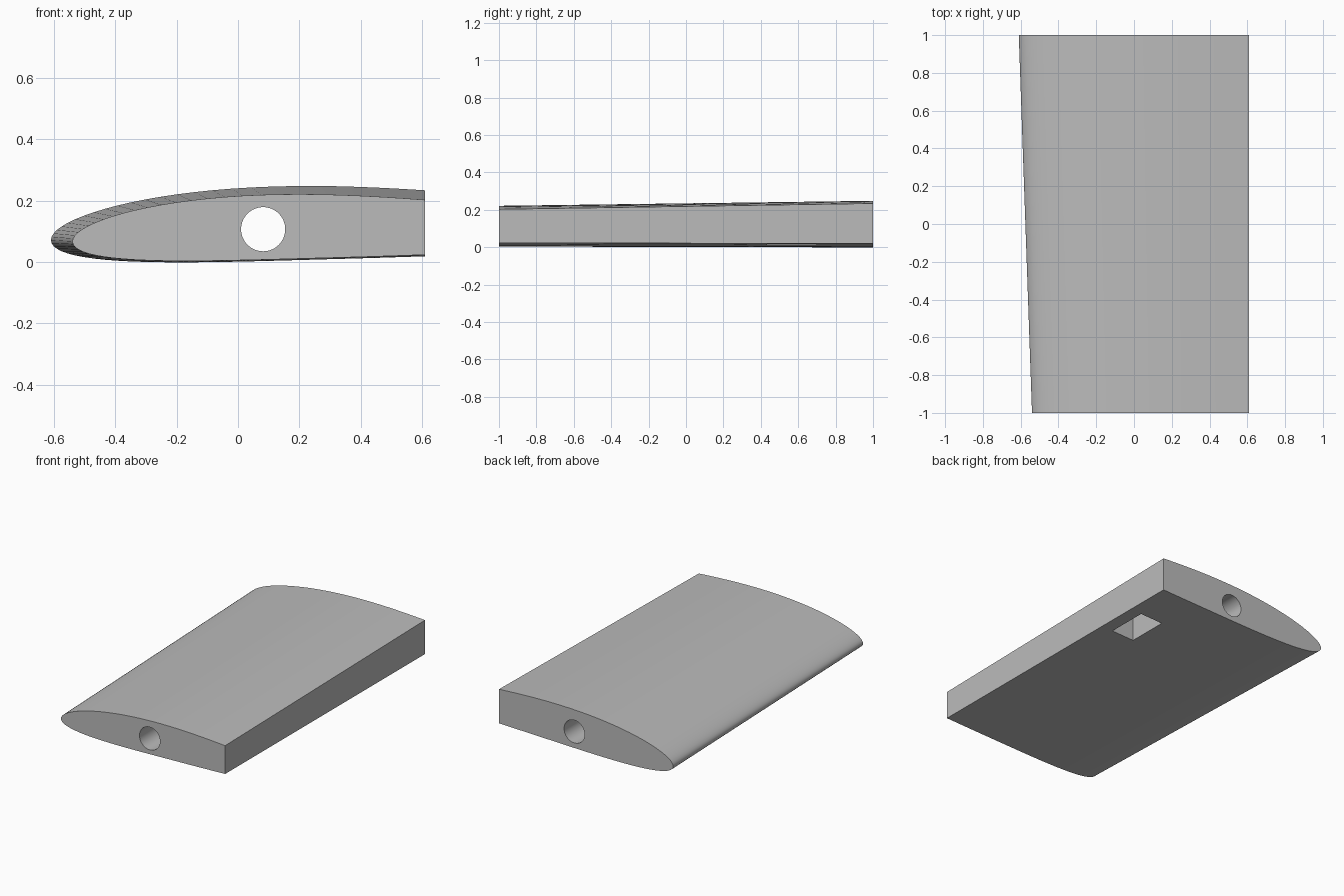
import bpy, bmesh
from math import sqrt, cos, pi
from mathutils import Matrix

cube = bpy.data.objects.get("Cube")
if cube:
    bpy.data.objects.remove(cube, do_unlink=True)

CUT_X = 0.61          # flat rear cut of the section
STEPS = 26            # points along each surface

grey = bpy.data.materials.new("plain_grey")
grey.use_nodes = True
colour = (0.5, 0.5, 0.5, 1)
grey.diffuse_color = colour
grey.node_tree.nodes["Principled BSDF"].inputs["Base Color"].default_value = colour


def section(y, nose_x, nose_z, chord, thick=0.098, camber=0.0244):
    """Cambered airfoil outline, cut off at CUT_X, from upper rear to lower rear."""
    end = (CUT_X - nose_x) / chord
    upper, lower = [], []
    for i in range(STEPS + 1):
        s = end * (1 - cos(pi / 2 * i / STEPS))
        half = 5 * thick * (0.2969 * sqrt(s) - 0.126 * s - 0.3516 * s**2
                            + 0.2843 * s**3 - 0.1015 * s**4)
        if s < 0.4:
            mid = camber / 0.16 * (0.8 * s - s * s)
        else:
            mid = camber / 0.36 * (0.2 + 0.8 * s - s * s)
        droop = 0.004 * s / end
        x = nose_x + chord * s
        upper.append((x, y, nose_z + chord * (mid + half) - droop))
        lower.append((x, y, nose_z + chord * (mid - half) - droop))
    return upper[::-1] + lower[1:]


def make_object(name, bm):
    bmesh.ops.recalc_face_normals(bm, faces=bm.faces)
    mesh = bpy.data.meshes.new(name)
    bm.to_mesh(mesh)
    bm.free()
    mesh.materials.append(grey)
    obj = bpy.data.objects.new(name, mesh)
    bpy.context.collection.objects.link(obj)
    return obj


def cut(target, cutter):
    mod = target.modifiers.new(cutter.name, 'BOOLEAN')
    mod.operation = 'DIFFERENCE'
    mod.solver = 'EXACT'
    mod.object = cutter
    cutter.hide_render = True
    bpy.context.view_layer.objects.active = target
    bpy.ops.object.modifier_apply(modifier=mod.name)
    bpy.data.objects.remove(cutter, do_unlink=True)


# Tapered wing body lofted between the two end sections
bm = bmesh.new()
front = [bm.verts.new(p) for p in section(-1, -0.54, 0.067, 2.16)]
back = [bm.verts.new(p) for p in section(1, -0.61, 0.0715, 2.47)]
count = len(front)
for i in range(count):
    j = (i + 1) % count
    bm.faces.new((front[i], front[j], back[j], back[i]))
bm.faces.new(front)
bm.faces.new(back)
wing = make_object("wing_section", bm)

# Round spar hole running the whole span
bm = bmesh.new()
bmesh.ops.create_cone(bm, cap_ends=True, segments=64, radius1=0.072, radius2=0.072, depth=2.4,
                      matrix=Matrix.Translation((0.082, 0, 0.107)) @ Matrix.Rotation(pi / 2, 4, 'X'))
cut(wing, make_object("spar_hole_cutter", bm))

# Rectangular pocket in the underside
bm = bmesh.new()
bmesh.ops.create_cube(bm, size=1, matrix=Matrix.Translation((0.45, 0.565, 0.065))
                      @ Matrix.Diagonal((0.16, 0.265, 0.23, 1)))
cut(wing, make_object("pocket_cutter", bm))

# Smooth skin with crisp rims
bpy.ops.object.select_all(action='DESELECT')
wing.select_set(True)
bpy.context.view_layer.objects.active = wing
bpy.ops.object.shade_smooth_by_angle(angle=pi / 6)
